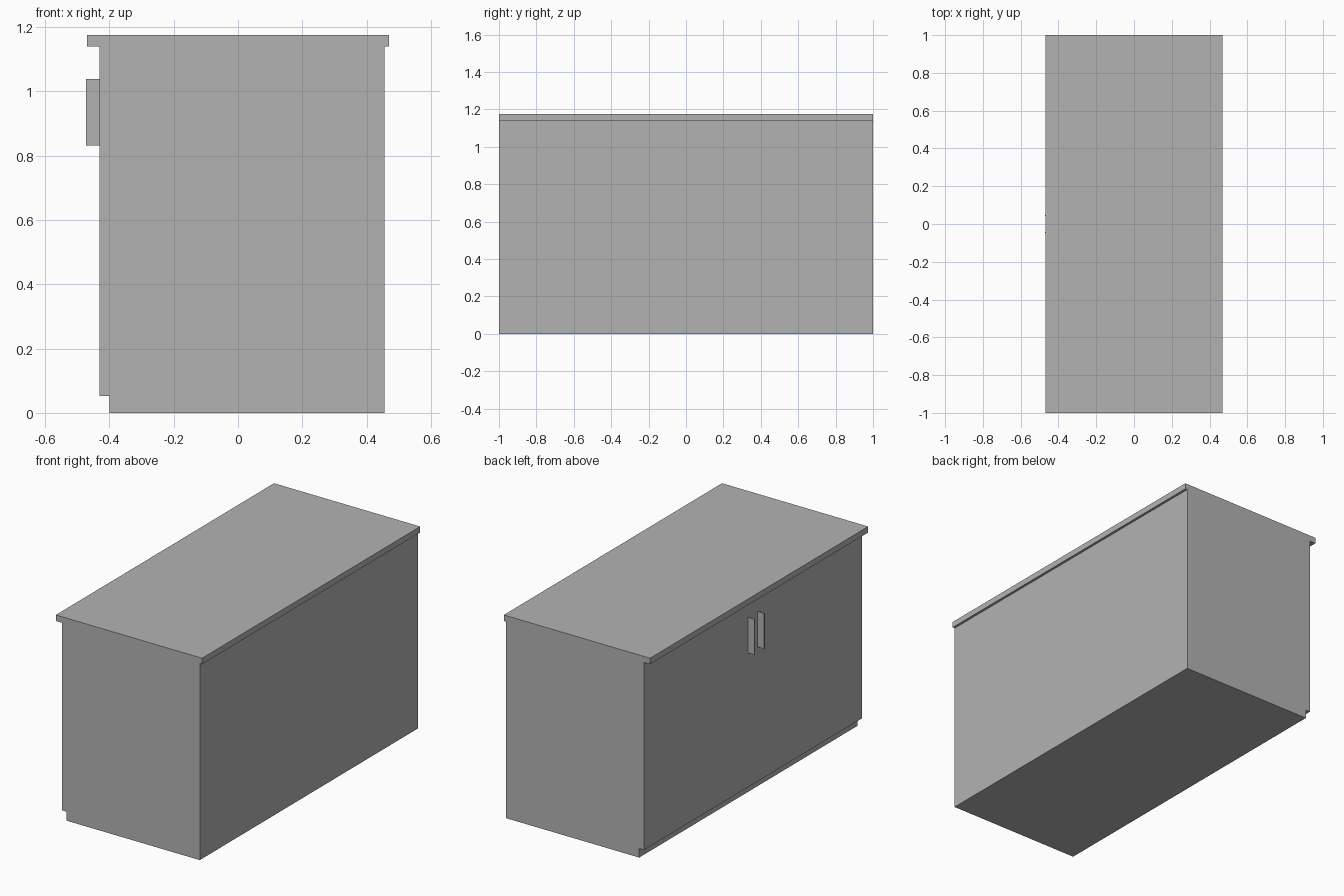
import bpy
import bmesh

cube = bpy.data.objects.get("Cube")
if cube:
    bpy.data.objects.remove(cube, do_unlink=True)

# Single plain grey finish
grey = bpy.data.materials.new("plain grey")
grey.use_nodes = True
colour = (0.45, 0.45, 0.45, 1)
grey.diffuse_color = colour
grey.node_tree.nodes["Principled BSDF"].inputs["Base Color"].default_value = colour


def box(name, x, y, z):
    """Box from (min, max) ranges along each axis."""
    mesh = bpy.data.meshes.new(name)
    bm = bmesh.new()
    bmesh.ops.create_cube(bm, size=1)
    for v in bm.verts:
        v.co = [r[0] if c < 0 else r[1] for c, r in zip(v.co, (x, y, z))]
    bm.to_mesh(mesh)
    bm.free()
    mesh.materials.append(grey)
    obj = bpy.data.objects.new(name, mesh)
    bpy.context.collection.objects.link(obj)
    return obj


kick_x, door_x, back_x = -0.40, -0.43, 0.455
top_z, door_z = 1.14, 0.052

# Cabinet body, with its recessed base under the doors
box("cabinet_body", (kick_x, back_x), (-1, 1), (0, top_z))

# Worktop overhanging both long sides
box("worktop", (-0.469, 0.469), (-1, 1), (top_z, 1.175))

# Pair of doors, each with a thin upright pull near the middle
for side, s in (("left", -1), ("right", 1)):
    box(side + "_door", (door_x, kick_x), sorted((0, s)), (door_z, top_z))
    mid = s * 0.045
    box(side + "_handle", (-0.472, door_x), (mid - 0.003, mid + 0.003), (0.832, 1.038))
